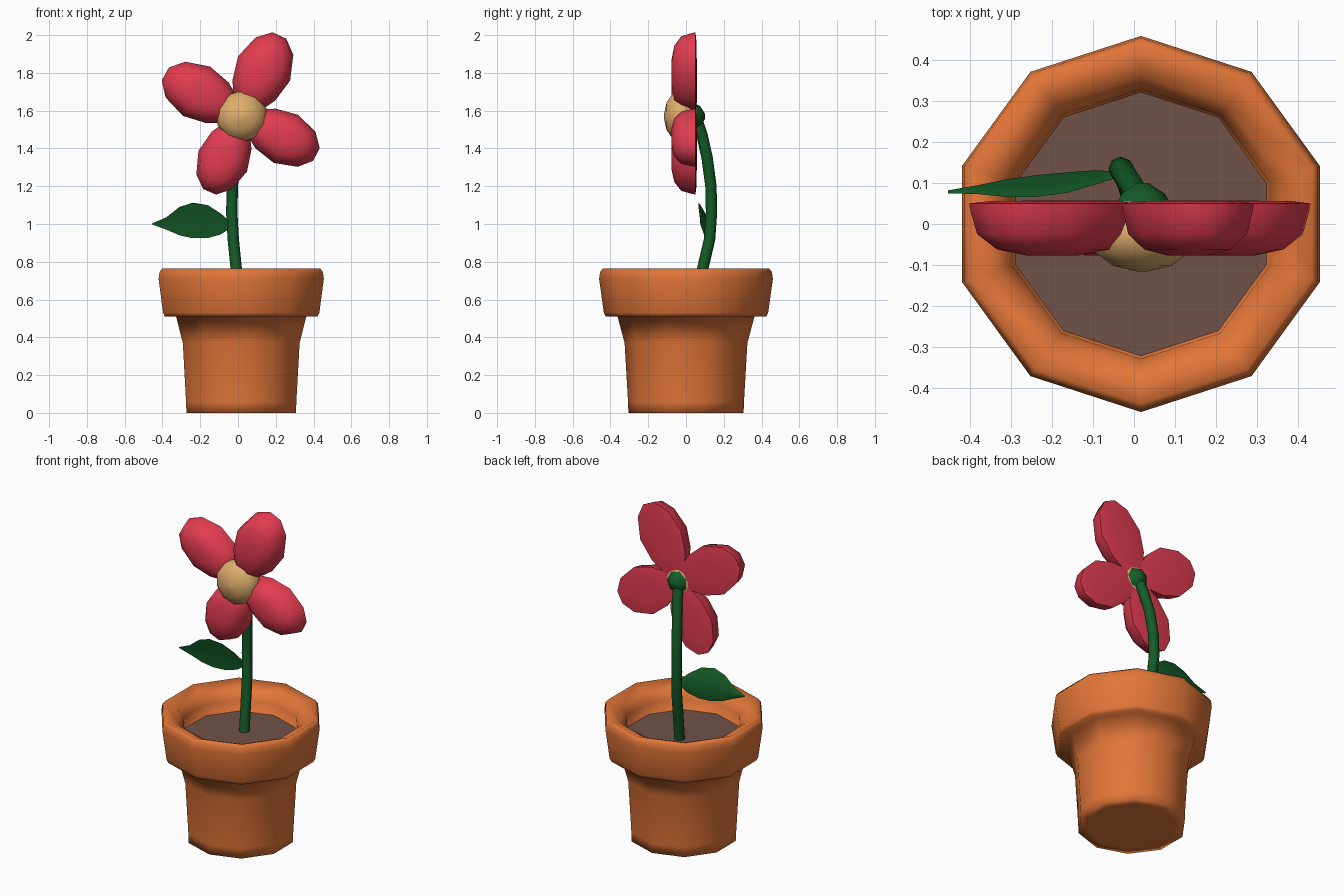
import bpy, bmesh, math
from mathutils import Vector

cube = bpy.data.objects.get("Cube")
if cube:
    bpy.data.objects.remove(cube)


def material(name, rgb):
    m = bpy.data.materials.new(name)
    m.use_nodes = True
    m.diffuse_color = (*rgb, 1)
    m.node_tree.nodes["Principled BSDF"].inputs["Base Color"].default_value = (*rgb, 1)
    return m


TERRACOTTA = material("terracotta", (0.76, 0.18, 0.04))
SOIL = material("soil", (0.16, 0.085, 0.065))
GREEN = material("leaf green", (0.007, 0.105, 0.02))
RED = material("petal red", (0.76, 0.045, 0.08))
YELLOW = material("pollen yellow", (0.73, 0.42, 0.15))


def skin(name, rings, mat, angle=180):
    """Join rings of equal point count into a closed smooth surface with capped ends."""
    bm = bmesh.new()
    loops = [[bm.verts.new(p) for p in ring] for ring in rings]
    for a, b in zip(loops, loops[1:]):
        for i in range(len(a)):
            j = (i + 1) % len(a)
            bm.faces.new((a[i], a[j], b[j], b[i]))
    bm.faces.new(loops[0][::-1])
    bm.faces.new(loops[-1])
    bmesh.ops.recalc_face_normals(bm, faces=bm.faces)
    mesh = bpy.data.meshes.new(name)
    bm.to_mesh(mesh)
    bm.free()
    obj = bpy.data.objects.new(name, mesh)
    bpy.context.collection.objects.link(obj)
    mesh.materials.append(mat)
    bpy.ops.object.select_all(action='DESELECT')
    obj.select_set(True)
    bpy.context.view_layer.objects.active = obj
    bpy.ops.object.shade_smooth_by_angle(angle=math.radians(angle))
    return obj


def circle(center, radius, n, axis=(0, 0, 1), turn=0.0):
    """Ring of n points around an axis."""
    axis = Vector(axis).normalized()
    side = Vector((1, 0, 0))
    side = (side - axis * side.dot(axis)).normalized()
    up = axis.cross(side)
    angles = [turn + math.tau * i / n for i in range(n)]
    return [Vector(center) + radius * (math.cos(a) * side + math.sin(a) * up) for a in angles]


# Pot: ten-sided turned profile, (radius, height)
POT_X = 0.017
profile = [(0.25, 0), (0.305, 0), (0.307, 0.06), (0.325, 0.37), (0.365, 0.52),
           (0.425, 0.51), (0.435, 0.53), (0.46, 0.71), (0.455, 0.745), (0.44, 0.765),
           (0.36, 0.73), (0.33, 0.68), (0.32, 0.59)]
skin("pot", [circle((POT_X, 0, z), r, 10, turn=math.pi / 2) for r, z in profile], TERRACOTTA, 110)

# Soil disc
skin("soil", [circle((POT_X, 0, z), 0.323, 10, turn=math.pi / 2) for z in (0.6, 0.615)], SOIL, 30)

# Stem: tube along a bent path
path = [Vector(p) for p in [(0, 0.06, 0.59), (-0.01, 0.09, 0.77), (-0.025, 0.125, 0.92),
                            (-0.033, 0.135, 1.06), (-0.03, 0.132, 1.2), (-0.018, 0.112, 1.35),
                            (0, 0.085, 1.47), (0.017, 0.045, 1.59)]]
rings = []
for i, p in enumerate(path):
    tangent = path[min(i + 1, len(path) - 1)] - path[max(i - 1, 0)]
    rings.append(circle(p, 0.03, 8, tangent))
skin("stem", rings, GREEN, 60)

# Calyx behind the bloom
BLOOM = Vector((0.02, 0, 1.57))
skin("calyx", [circle(BLOOM + Vector((0, y, 0)), r, 7, (0, 1, 0))
               for y, r in ((0.02, 0.05), (0.04, 0.075), (0.075, 0.055), (0.1, 0.015))], GREEN, 50)

# Bloom centre: flattened ball
rings = []
for i in range(7):
    a = math.pi * (i + 0.15) / 6.3
    rings.append(circle(BLOOM + Vector((0, -0.025 - 0.092 * math.cos(a), 0)),
                        0.137 * math.sin(a), 10, (0, 1, 0), 0.3))
skin("bloom_centre", rings, YELLOW)

# Petals: domed in front, almost flat behind; (distance out, half width)
half = [(0.04, 0.06), (0.15, 0.125), (0.28, 0.152), (0.41, 0.11), (0.472, 0.04)]
outline = half + [(u, -v) for u, v in reversed(half)]
layers = [(0.3, 0.057), (0.75, 0.056), (1, 0.05), (0.98, 0.03), (0.9, -0.025), (0.66, -0.062), (0.3, -0.077)]
MID = 0.26
petals = [("upper_left_petal", 65, 1.0), ("upper_right_petal", 151, 0.98),
          ("lower_right_petal", 247, 0.92), ("lower_left_petal", 333, 0.94)]
for name, degrees, size in petals:
    a = math.radians(degrees)
    out = Vector((math.cos(a), 0, math.sin(a)))
    across = Vector((-math.sin(a), 0, math.cos(a)))
    rings = []
    for s, y in layers:
        rings.append([BLOOM + size * (out * (MID + (u - MID) * s) + across * v * s) + Vector((0, y, 0))
                      for u, v in outline])
    skin(name, rings, RED, 60)

# Leaf: thin cupped blade, (x, y, lower edge, upper edge)
blade = [(-0.03, 0.12, 0.985, 1.0), (-0.09, 0.12, 0.945, 1.055), (-0.16, 0.112, 0.925, 1.1),
         (-0.24, 0.104, 0.925, 1.113), (-0.31, 0.096, 0.94, 1.09), (-0.38, 0.086, 0.97, 1.035),
         (-0.455, 0.076, 0.998, 1.003)]
rings = []
for x, y, low, high in blade:
    mid, h = (low + high) / 2, (high - low) / 2
    tilt, cup, thick = -0.2 * h, 0.2 * h, 0.1 * h
    rings.append([(x, y - tilt - cup, low), (x, y - thick, mid), (x, y + tilt - cup, high),
                  (x, y + thick + 0.006, mid)])
skin("leaf", rings, GREEN, 60)
